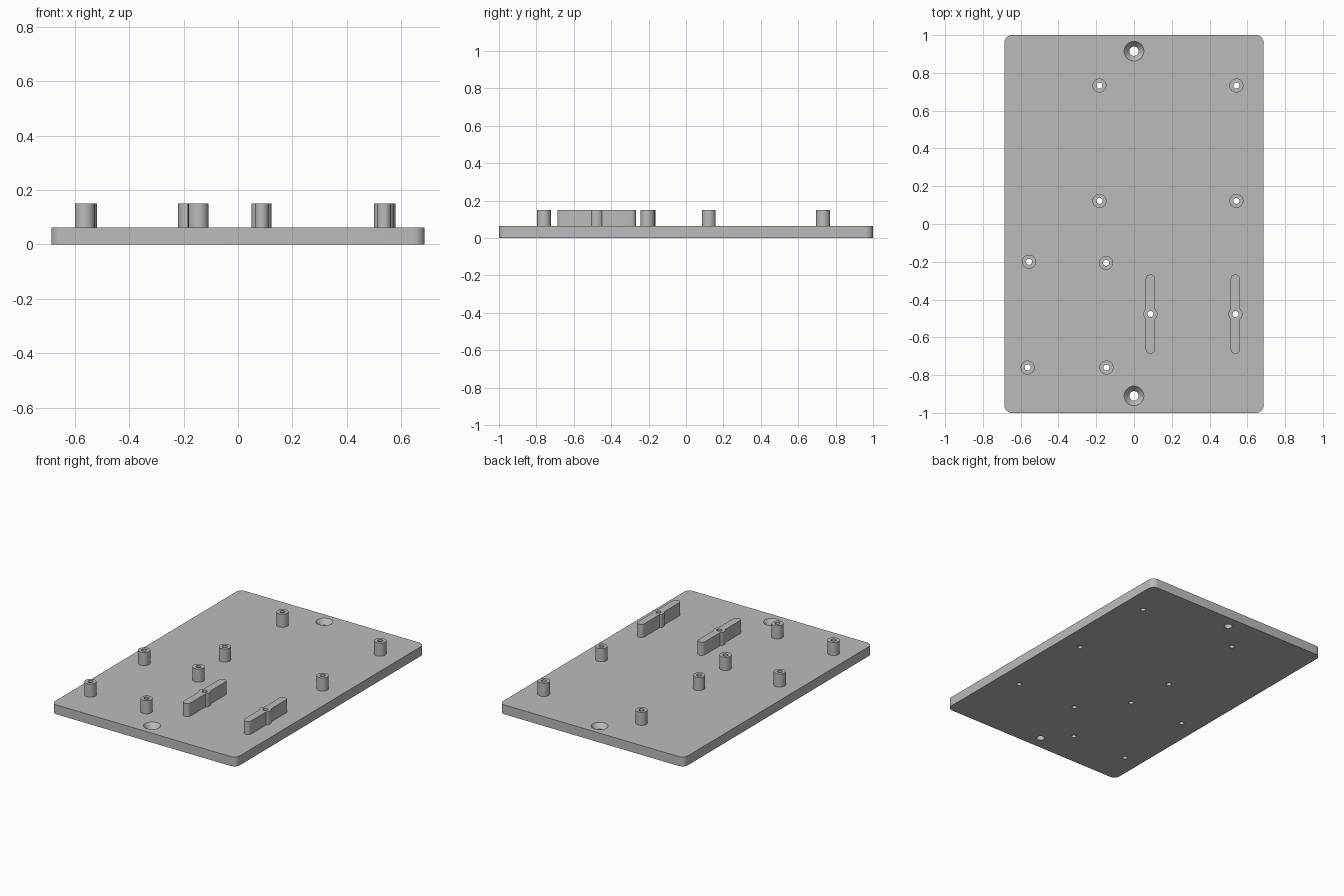
import bpy
import bmesh
from math import pi, cos, sin, acos, radians

PLATE_TOP, POST_TOP = 0.063, 0.151
POST_R, HOLE_R, BAR_R = 0.037, 0.016, 0.025

if "Cube" in bpy.data.objects:
    bpy.data.objects.remove(bpy.data.objects["Cube"], do_unlink=True)

grey = bpy.data.materials.new("plain grey")
grey.use_nodes = True
grey.diffuse_color = (0.5, 0.5, 0.5, 1)
grey.node_tree.nodes["Principled BSDF"].inputs["Base Color"].default_value = grey.diffuse_color


def arc(cx, cy, r, start, end, steps):
    return [(cx + r * cos(start + (end - start) * i / steps),
             cy + r * sin(start + (end - start) * i / steps)) for i in range(steps + 1)]


def circle(r):
    return arc(0, 0, r, 0, 2 * pi, 40)[:-1]


def loft(bm, sections, at=(0, 0)):
    """Closed solid through matching outlines, given as (z, outline)."""
    rings = [[bm.verts.new((x + at[0], y + at[1], z)) for x, y in pts] for z, pts in sections]
    for low, high in zip(rings, rings[1:]):
        for i in range(len(low)):
            j = (i + 1) % len(low)
            bm.faces.new((low[i], low[j], high[j], high[i]))
    bm.faces.new(rings[0][::-1])
    bm.faces.new(rings[-1])


def make_object(name, bm):
    mesh = bpy.data.meshes.new(name)
    bm.to_mesh(mesh)
    bm.free()
    mesh.materials.append(grey)
    ob = bpy.data.objects.new(name, mesh)
    bpy.context.collection.objects.link(ob)
    return ob


def solid(name, outline, z0, z1, at=(0, 0)):
    bm = bmesh.new()
    loft(bm, [(z0, outline), (z1, outline)], at)
    return make_object(name, bm)


# Base plate with rounded corners
W, L, R = 0.686, 1.0, 0.04
corners = [(W - R, L - R), (R - W, L - R), (R - W, R - L), (W - R, R - L)]
plate_outline = []
for i, (cx, cy) in enumerate(corners):
    plate_outline += arc(cx, cy, R, i * pi / 2, (i + 1) * pi / 2, 8)
parts = [solid("base_plate", plate_outline, 0, PLATE_TOP)]

# Round standoff posts
posts = [(-0.183, 0.733), (0.542, 0.733), (-0.183, 0.122), (0.542, 0.122),
         (-0.556, -0.2), (-0.148, -0.206), (-0.563, -0.76), (-0.146, -0.76)]
for i, at in enumerate(posts):
    parts.append(solid(f"standoff_post_{i + 1}", circle(POST_R), PLATE_TOP, POST_TOP, at))

# Support bars with rounded ends and a round boss in the middle
a = acos(BAR_R / POST_R)
end = 0.21 - BAR_R
bar_outline = (arc(0, 0, POST_R, -a, a, 10) + arc(0, end, BAR_R, 0, pi, 16)
               + arc(0, 0, POST_R, pi - a, pi + a, 10) + arc(0, -end, BAR_R, pi, 2 * pi, 16))
bars = [(0.087, -0.477), (0.537, -0.477)]
for side, at in zip(("middle", "left"), bars):
    parts.append(solid(f"support_bar_{side}", bar_outline, PLATE_TOP, POST_TOP, at))

# Screw holes and countersunk mounting holes
bm = bmesh.new()
for at in posts + bars:
    loft(bm, [(-0.05, circle(HOLE_R)), (0.2, circle(HOLE_R))], at)
for at in [(0, 0.915), (0, -0.91)]:
    loft(bm, [(-0.05, circle(0.025)), (0.03, circle(0.025)),
              (PLATE_TOP, circle(0.052)), (0.1, circle(0.052))], at)
cutter = make_object("hole_cutter", bm)
cutter.hide_render = True

# Cut the holes and shade the round walls smooth
for ob in parts:
    cut = ob.modifiers.new("holes", 'BOOLEAN')
    cut.operation = 'DIFFERENCE'
    cut.solver = 'EXACT'
    cut.object = cutter
    bpy.ops.object.select_all(action='DESELECT')
    bpy.context.view_layer.objects.active = ob
    ob.select_set(True)
    bpy.ops.object.modifier_apply(modifier=cut.name)
    bpy.ops.object.shade_smooth_by_angle(angle=radians(30))
bpy.data.objects.remove(cutter, do_unlink=True)
